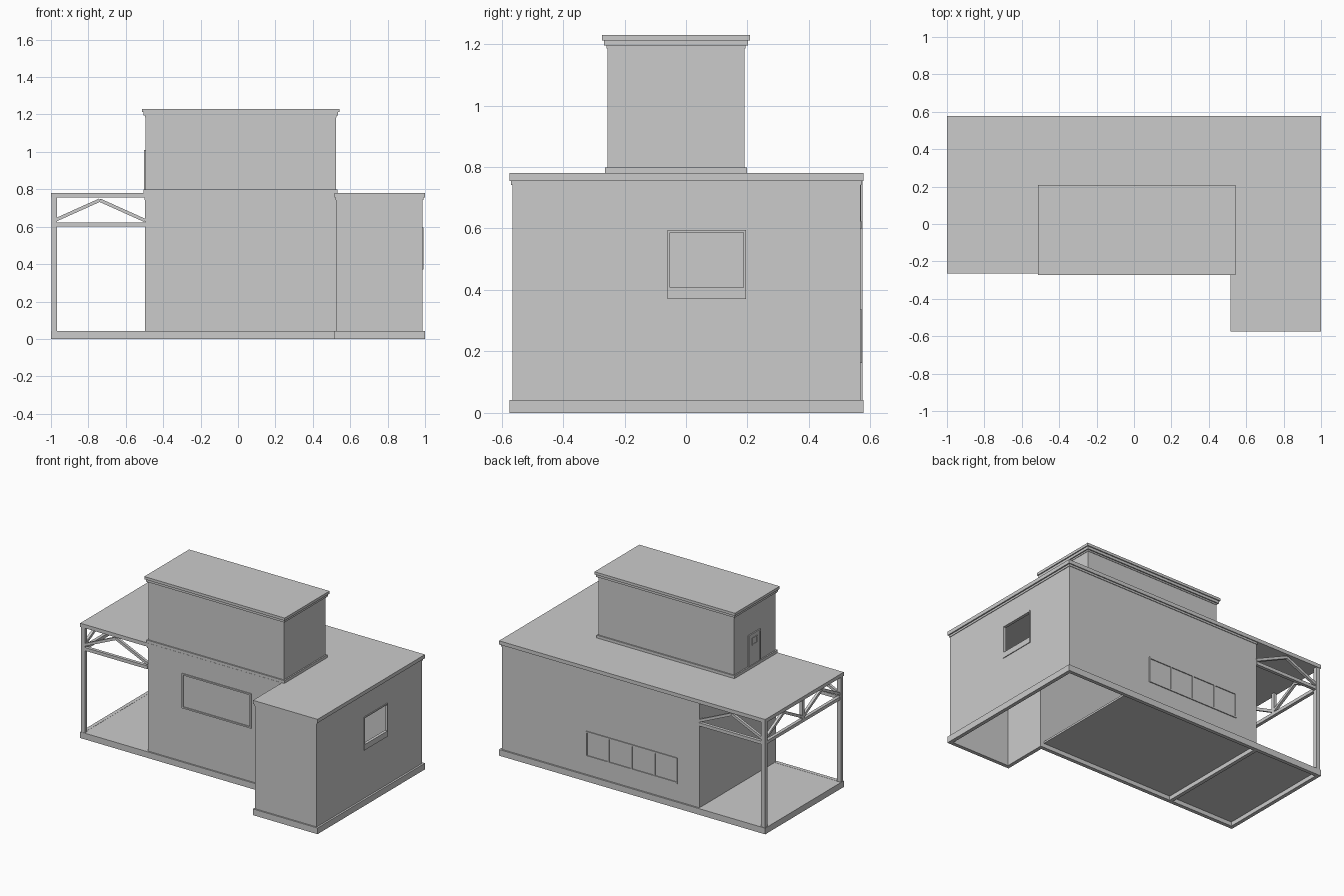
import bpy, bmesh, math
from mathutils import Vector

if "Cube" in bpy.data.objects:
    bpy.data.objects.remove(bpy.data.objects["Cube"])


def finish(name, bm):
    bmesh.ops.recalc_face_normals(bm, faces=bm.faces)
    me = bpy.data.meshes.new(name)
    bm.to_mesh(me)
    bm.free()
    ob = bpy.data.objects.new(name, me)
    bpy.context.collection.objects.link(ob)
    return ob


def box(name, x0, x1, y0, y1, z0, z1):
    return prism(name, [(x0, y0), (x1, y0), (x1, y1), (x0, y1)], z0, z1)


def prism(name, pts, z0, z1):
    bm = bmesh.new()
    f = bm.faces.new([bm.verts.new((x, y, z0)) for x, y in pts])
    r = bmesh.ops.extrude_face_region(bm, geom=[f])
    vs = [g for g in r["geom"] if isinstance(g, bmesh.types.BMVert)]
    bmesh.ops.translate(bm, verts=vs, vec=(0, 0, z1 - z0))
    return finish(name, bm)


def inset(pts, t):
    """Offset a counter-clockwise right-angled outline inwards."""
    out = []
    for i, p in enumerate(pts):
        a = (Vector(p) - Vector(pts[i - 1])).normalized()
        b = (Vector(pts[(i + 1) % len(pts)]) - Vector(p)).normalized()
        out.append((p[0] - t * (a.y + b.y), p[1] + t * (a.x + b.x)))
    return out


def ring(name, pts, z0, z1, t):
    """Hollow wall following an outline."""
    bm = bmesh.new()
    loops = [[bm.verts.new((x, y, z)) for x, y in ps]
             for ps, z in ((pts, z0), (pts, z1), (inset(pts, t), z1), (inset(pts, t), z0))]
    n = len(pts)
    for k in range(4):
        a, b = loops[k], loops[(k + 1) % 4]
        for i in range(n):
            j = (i + 1) % n
            bm.faces.new((a[i], a[j], b[j], b[i]))
    return finish(name, bm)


def beam(name, p, q, w=0.022):
    """Square bar between two points."""
    p, q = Vector(p), Vector(q)
    bm = bmesh.new()
    bmesh.ops.create_cube(bm, size=1)
    d = q - p
    up = Vector((0, 0, 1)) if abs(d.normalized().z) < 0.9 else Vector((0, 1, 0))
    s = d.cross(up).normalized()
    u = s.cross(d).normalized()
    c = (p + q) / 2
    for v in bm.verts:
        v.co = c + d * v.co.x + s * (v.co.y * w) + u * (v.co.z * w)
    return finish(name, bm)


def rect(x0, x1, y0, y1):
    return [(x0, y0), (x1, y0), (x1, y1), (x0, y1)]


def frame(name, axis, a0, a1, z0, z1, d0, d1, w):
    """Four window bars; axis 'x' runs along x, 'y' runs along y."""
    for part, r in (("bottom", (a0, a1, z0, z0 + w)), ("top", (a0, a1, z1 - w, z1)),
                    ("side_a", (a0, a0 + w, z0 + w, z1 - w)), ("side_b", (a1 - w, a1, z0 + w, z1 - w))):
        if axis == "x":
            box(f"{name}_{part}", r[0], r[1], d0, d1, r[2], r[3])
        else:
            box(f"{name}_{part}", d0, d1, r[0], r[1], r[2], r[3])


foot = [(-1, -.265), (.515, -.265), (.515, -.575), (1, -.575), (1, .578), (-1, .578)]
wall = [(-.497, -.255), (.525, -.255), (.525, -.565), (.987, -.565), (.987, .567), (-.497, .567)]

# plinth, open underneath, with floor over the main part only
ring("plinth", foot, 0, .042, .025)
box("floor", -.985, .515, -.25, .563, .028, .041)
box("plinth_divider", -.51, -.485, -.25, .563, 0, .03)

# walls with a real opening on the right side
walls = ring("walls", wall, .04, .757, .015)
cutter = box("window_cutter", .9, 1.1, -.055, .19, .408, .588)
cutter.hide_render = True
cutter.hide_set(True)
m = walls.modifiers.new("window_opening", "BOOLEAN")
m.operation = "DIFFERENCE"
m.solver = "EXACT"
m.object = cutter

# main roof
prism("main_roof", foot, .755, .78)
ring("roof_trim", inset(wall, -.004), .742, .756, .01)

# upper storey with base trim and cornice
tower = rect(-.495, .524, -.255, .19)
ring("upper_walls", tower, .779, 1.2, .015)
ring("upper_base_trim", inset(tower, -.009), .779, .799, .02)
ring("cornice_soffit", inset(tower, -.003), 1.185, 1.196, .015)
prism("cornice_lower", inset(tower, -.011), 1.195, 1.214)
prism("cornice_upper", inset(tower, -.018), 1.212, 1.23)

# porch posts and trusses
xl, yf, yb, ym = -.982, -.25, .561, .156
for n, y in (("front", yf), ("back", yb)):
    box(f"porch_post_{n}", xl - .015, xl + .015, y - .013, y + .013, .04, .757)
trusses = [((xl, yf), (-.497, yf)), ((xl, yb), (-.497, yb)),
           ((xl, yf), (xl, ym)), ((xl, ym), (xl, yb))]
for i, (a, b) in enumerate(trusses):
    mid = ((a[0] + b[0]) / 2, (a[1] + b[1]) / 2, .742)
    beam(f"truss_tie_{i}", (*a, .611), (*b, .611))
    beam(f"truss_brace_a_{i}", (*a, .633), mid, .018)
    beam(f"truss_brace_b_{i}", (*b, .633), mid, .018)
box("truss_king_post", xl - .011, xl + .011, ym - .011, ym + .011, .6, .757)

# front window
frame("front_window", "x", -.24, .28, .405, .64, -.262, -.25, .01)

# right window frame with deep sill panel
frame("right_window", "y", -.06, .195, .4, .595, .972, .992, .008)
box("right_window_sill", .98, .992, -.06, .195, .37, .402)

# back window strip with mullions
frame("back_window", "x", -.335, .355, .163, .337, .56, .573, .01)
for i in range(1, 4):
    x = -.335 + .69 * i / 4
    box(f"back_mullion_{i}", x - .005, x + .005, .56, .572, .17, .33)

# roof door on the left of the upper storey
box("roof_door", -.499, -.49, -.075, .03, .79, 1.0)
for n, y in (("a", -.085), ("b", .03)):
    box(f"roof_door_jamb_{n}", -.503, -.49, y, y + .01, .78, 1.01)
box("roof_door_head", -.503, -.49, -.085, .04, 1.0, 1.01)
frame("roof_door_window", "y", -.05, .005, .93, .98, -.502, -.49, .006)
